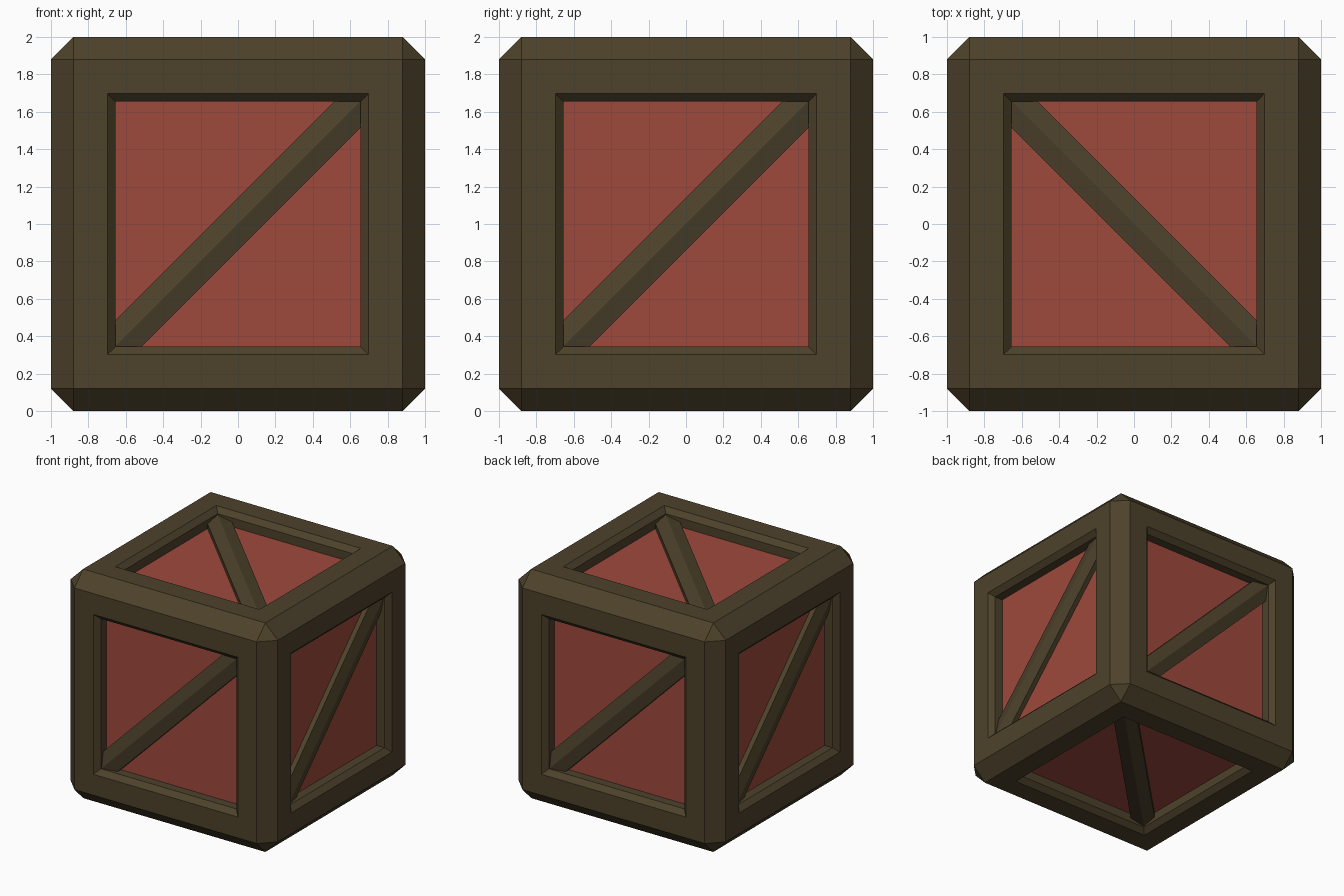
import bpy, bmesh
from mathutils import Vector

if "Cube" in bpy.data.objects:
    bpy.data.objects.remove(bpy.data.objects["Cube"])


def material(name, rgb):
    m = bpy.data.materials.new(name)
    m.diffuse_color = (*rgb, 1)
    m.use_nodes = True
    m.node_tree.nodes["Principled BSDF"].inputs["Base Color"].default_value = m.diffuse_color
    return m


WOOD = material("dark_wood", (0.074, 0.054, 0.024))
RED = material("red_panel", (0.345, 0.067, 0.046))
CENTRE = Vector((0, 0, 1))


def add_object(name, bm, mats):
    bmesh.ops.recalc_face_normals(bm, faces=bm.faces[:])
    me = bpy.data.meshes.new(name)
    bm.to_mesh(me)
    bm.free()
    for m in mats:
        me.materials.append(m)
    ob = bpy.data.objects.new(name, me)
    bpy.context.collection.objects.link(ob)
    return ob


# Crate body: chamfered cube, each side framed, chamfered inward, then sunk to a red panel
bm = bmesh.new()
bmesh.ops.create_cube(bm, size=2)
bmesh.ops.bevel(bm, geom=bm.edges[:], offset=0.12, offset_type='OFFSET',
                segments=1, affect='EDGES')
bm.normal_update()
sides = [f for f in bm.faces if max(abs(c) for c in f.normal) > 0.99]
for thickness, depth in ((0.182, 0), (0.043, -0.043), (0, -0.077)):
    bmesh.ops.inset_individual(bm, faces=sides, thickness=thickness, depth=depth,
                               use_even_offset=True)
for f in sides:
    f.material_index = 1
bmesh.ops.translate(bm, verts=bm.verts[:], vec=CENTRE)
add_object("crate_body", bm, [WOOD, RED])

# Diagonal braces: a low ridged beam across each panel
PROFILE = [(-0.099, 0.85), (-0.099, 0.922), (0, 0.948), (0.099, 0.922), (0.099, 0.85)]


def brace(name, normal, diagonal):
    n, d = Vector(normal), Vector(diagonal)
    side = n.cross(d).normalized()
    bm = bmesh.new()
    ends = [[bm.verts.new(CENTRE + d * (0.74 * s) + side * u + n * h) for u, h in PROFILE]
            for s in (-1, 1)]
    count = len(PROFILE)
    for i in range(count):
        j = (i + 1) % count
        bm.faces.new((ends[0][i], ends[0][j], ends[1][j], ends[1][i]))
    for end in ends:
        bm.faces.new(end)
    add_object(name, bm, [WOOD])


brace("front_brace", (0, -1, 0), (1, 0, 1))
brace("back_brace", (0, 1, 0), (-1, 0, 1))
brace("right_brace", (1, 0, 0), (0, 1, 1))
brace("left_brace", (-1, 0, 0), (0, -1, 1))
brace("top_brace", (0, 0, 1), (1, -1, 0))
brace("bottom_brace", (0, 0, -1), (1, 1, 0))
